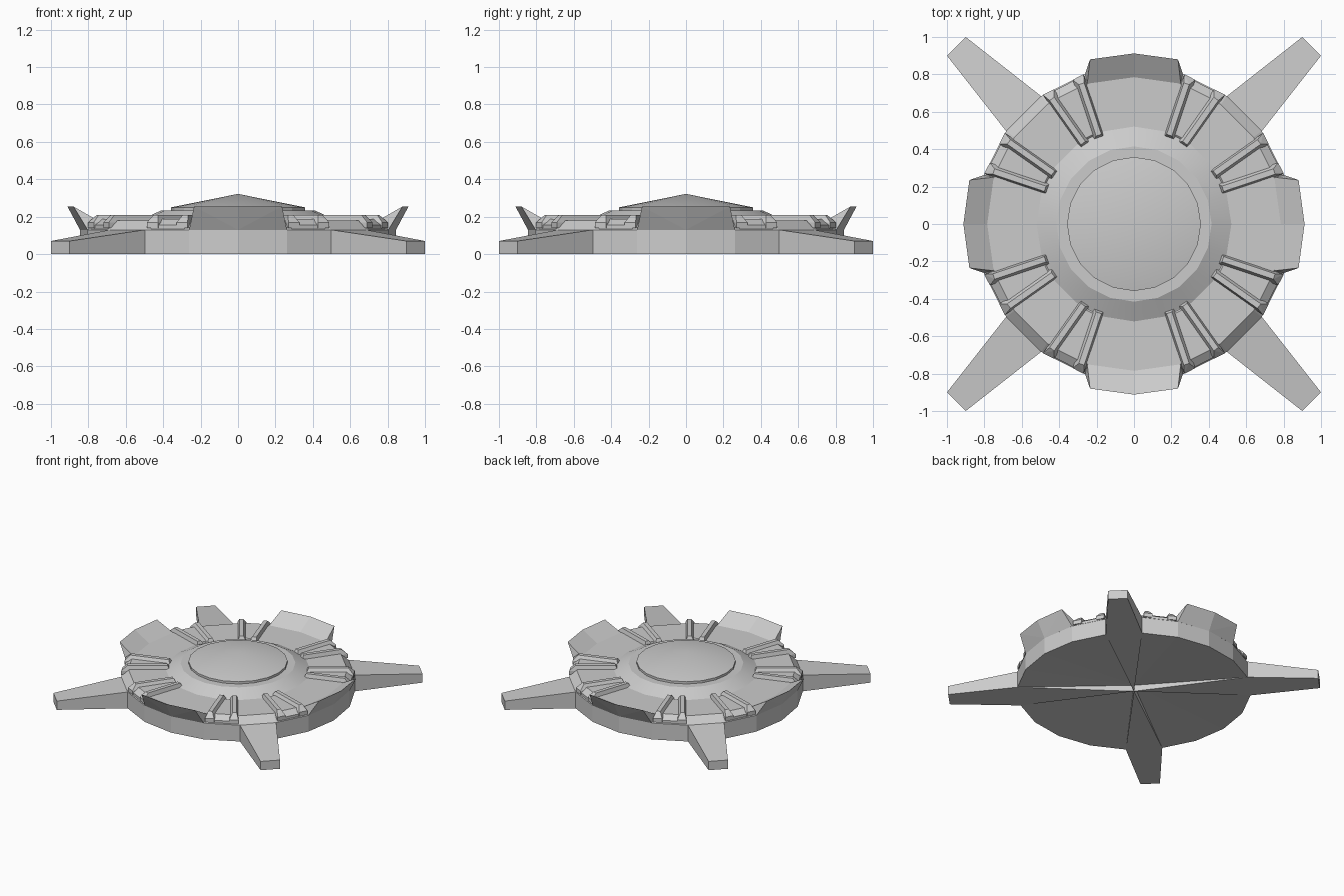
import bpy, bmesh
from math import sin, cos, radians, pi

if "Cube" in bpy.data.objects:
    bpy.data.objects.remove(bpy.data.objects["Cube"])

SIDES = 20


def finish(bm, name, smooth=None):
    bmesh.ops.recalc_face_normals(bm, faces=bm.faces)
    mesh = bpy.data.meshes.new(name)
    bm.to_mesh(mesh)
    bm.free()
    ob = bpy.data.objects.new(name, mesh)
    bpy.context.collection.objects.link(ob)
    if smooth:
        bpy.ops.object.select_all(action='DESELECT')
        ob.select_set(True)
        bpy.context.view_layer.objects.active = ob
        bpy.ops.object.shade_smooth_by_angle(angle=radians(smooth))
    return ob


def lathe(name, profile, smooth=None):
    """Revolve (radius, height) points around z."""
    bm = bmesh.new()
    rings = []
    for r, z in profile:
        if r == 0:
            rings.append([bm.verts.new((0, 0, z))] * SIDES)
        else:
            rings.append([bm.verts.new((r * cos(2 * pi * i / SIDES), r * sin(2 * pi * i / SIDES), z))
                          for i in range(SIDES)])
    for a, b in zip(rings, rings[1:]):
        for i in range(SIDES):
            j = (i + 1) % SIDES
            bm.faces.new(list(dict.fromkeys((a[i], a[j], b[j], b[i]))))
    return finish(bm, name, smooth)


def solid(name, points, turn=0):
    """Convex solid around the points, turned about z."""
    c, s = cos(radians(turn)), sin(radians(turn))
    bm = bmesh.new()
    for x, y, z in points:
        bm.verts.new((x * c - y * s, x * s + y * c, z))
    bmesh.ops.convex_hull(bm, input=bm.verts)
    bmesh.ops.dissolve_limit(bm, angle_limit=radians(1), verts=bm.verts, edges=bm.edges)
    return finish(bm, name)


# disc body with shallow hollow underside
lathe("disc_body", [(0, .05), (.845, 0), (.845, .13), (.79, .18), (.51, .18), (0, .18)])

# raised collar and low conical cap
lathe("collar", [(.525, .178), (.415, .232), (0, .232)], 12)
lathe("cap", [(.358, .23), (.358, .25), (0, .322)], 12)

for k in range(4):
    turn = 90 * k
    # tapered diagonal leg, flat underside running to the centre
    root = [(.497, .684), (.684, .497)]
    tip = [(.9, 1.0), (1.0, .9)]
    solid(f"leg_{k}", [(0, 0, 0), (0, 0, .13)]
          + [(x, y, z) for x, y in root for z in (0, .13)]
          + [(x, y, z) for x, y in tip for z in (0, .07)], turn)

    # flared rim flap, two halves around its middle vertex
    for s in (1, -1):
        solid(f"flap_{k}_{'left' if s > 0 else 'right'}", [
            (.845, 0, .13), (.785, 0, .18), (.912, 0, .255),
            (.804, s * .261, .13), (.75, s * .25, .18), (.88, s * .235, .255)], turn)

    # framed deck blocks on both sides of the flap
    for m in (1, -1):
        side = 'left' if m > 0 else 'right'

        def at(angle, r, off, z):
            a = radians(angle)
            return (r * cos(a) - off * sin(a), m * (r * sin(a) + off * cos(a)), z)

        for n, (angle, d) in enumerate(((18.6, 1), (35.2, -1))):
            solid(f"block_rib_{k}_{side}_{n}",
                  [at(angle, r, d * o, z) for o, r, z in (
                      (0, .49, .17), (.065, .49, .17), (0, .845, .14), (.065, .835, .14),
                      (0, .845, .17), (.065, .835, .17),
                      (.012, .51, .21), (.042, .51, .21), (.012, .80, .21), (.042, .80, .21))], turn)
        solid(f"block_panel_{k}_{side}",
              [at(angle, r, 0, z) for angle in (20, 33.8) for r, z in (
                  (.51, .17), (.53, .187), (.79, .187), (.835, .155), (.835, .13))], turn)
